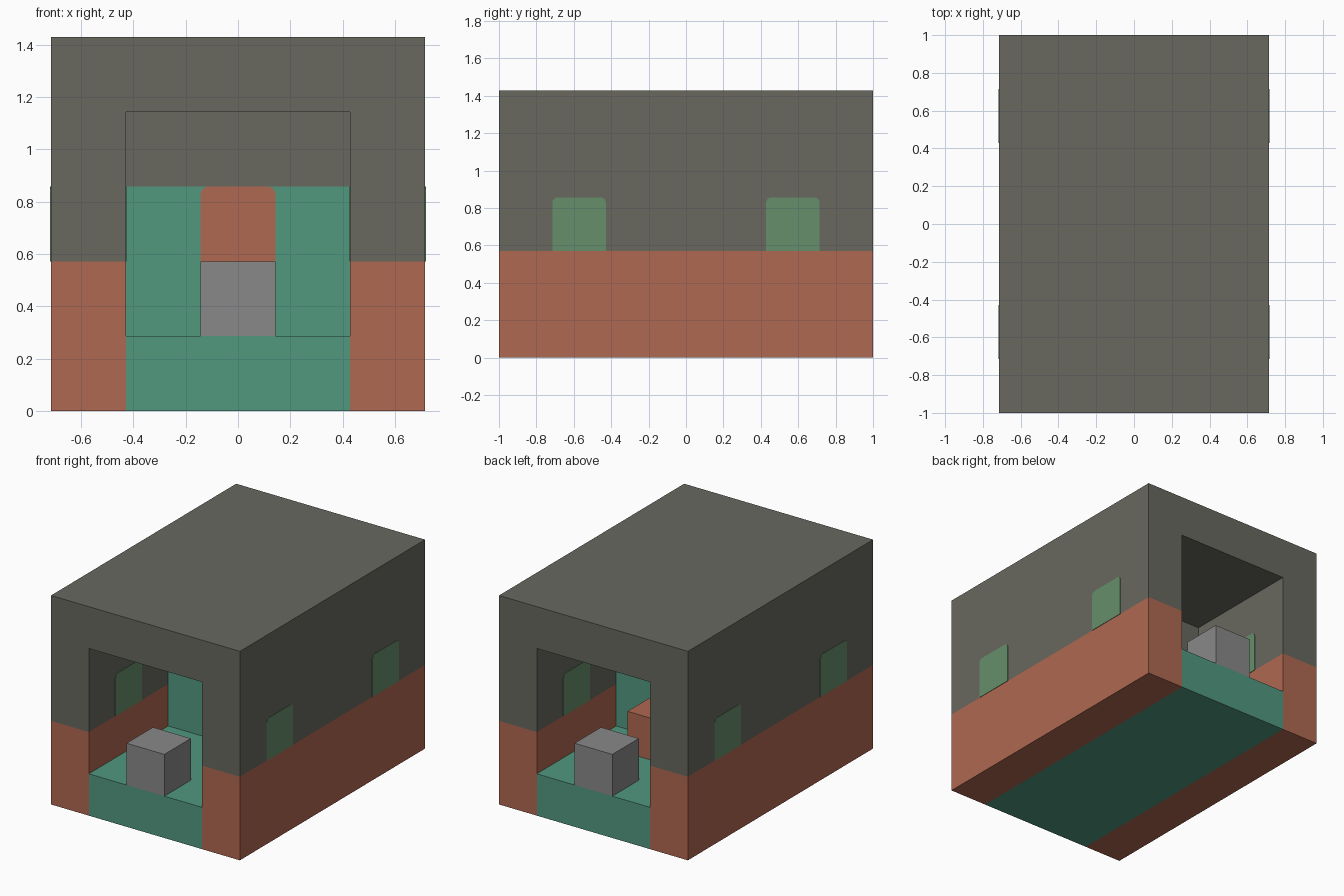
import bpy
import bmesh
from mathutils import Vector

cube = bpy.data.objects.get("Cube")
if cube:
    bpy.data.objects.remove(cube, do_unlink=True)

U = 2 / 7          # building module
H = U / 2
T = 0.003          # painted panel thickness


def material(name, rgb):
    lin = [((c / 255 + 0.055) / 1.055) ** 2.4 for c in rgb] + [1]
    m = bpy.data.materials.new(name)
    m.use_nodes = True
    m.diffuse_color = lin
    bsdf = m.node_tree.nodes["Principled BSDF"]
    bsdf.inputs["Base Color"].default_value = lin
    bsdf.inputs["Roughness"].default_value = 0.9
    return m


STONE = material("dark_stone", (104, 104, 96))
BRICK = material("brick_orange", (175, 104, 81))
TEAL = material("teal", (81, 152, 127))
GREEN = material("window_green", (103, 143, 107))
GREY = material("counter_grey", (137, 137, 137))


def prism(name, outline, depth, mat):
    """Extrude a closed 3D outline along the depth vector."""
    bm = bmesh.new()
    face = bm.faces.new([bm.verts.new(p) for p in outline])
    ext = bmesh.ops.extrude_face_region(bm, geom=[face])
    moved = [v for v in ext["geom"] if isinstance(v, bmesh.types.BMVert)]
    bmesh.ops.translate(bm, verts=moved, vec=Vector(depth))
    bmesh.ops.recalc_face_normals(bm, faces=bm.faces)
    mesh = bpy.data.meshes.new(name)
    bm.to_mesh(mesh)
    bm.free()
    mesh.materials.append(mat)
    obj = bpy.data.objects.new(name, mesh)
    bpy.context.collection.objects.link(obj)
    return obj


def box(name, x, y, z, mat):
    base = [(x[0], y[0], z[0]), (x[1], y[0], z[0]),
            (x[1], y[1], z[0]), (x[0], y[1], z[0])]
    return prism(name, base, (0, 0, z[1] - z[0]), mat)


def arch(center, z0, z1):
    """Upright panel outline with softened top corners."""
    a, b, r = center - H, center + H, 0.025
    return [(a, z0), (b, z0), (b, z1 - r), (b - r * 0.3, z1 - r * 0.3),
            (b - r, z1), (a + r, z1), (a + r * 0.3, z1 - r * 0.3), (a, z1 - r)]


# Upper shell: roof and upper side walls in one profile
IN, OUT = 1.5 * U, 2.5 * U
shell = [(-OUT, 2 * U), (-IN, 2 * U), (-IN, 4 * U), (IN, 4 * U),
         (IN, 2 * U), (OUT, 2 * U), (OUT, 5 * U), (-OUT, 5 * U)]
prism("upper_shell", [(x, -1, z) for x, z in shell], (0, 2, 0), STONE)

# Floor and dividing wall
box("floor", (-IN, IN), (-1, 1), (0, U), TEAL)
box("divider_lower", (-IN, IN), (-H, H), (U, 3 * U), TEAL)
box("divider_upper", (-IN, IN), (-H, H), (3 * U, 4 * U), STONE)

# Lower side walls, with windows on both of their faces
for side, s in (("left", 1), ("right", -1)):
    box(side + "_lower_wall", sorted((s * IN, s * OUT)), (-1, 1), (0, 2 * U), BRICK)
    for end, y in (("front", -2 * U), ("back", 2 * U)):
        for place, x, d in (("outer", OUT, T), ("inner", IN, -T)):
            prism(f"{side}_{end}_{place}_window",
                  [(s * x, v, z) for v, z in arch(y, 2 * U, 3 * U)],
                  (s * d, 0, 0), GREEN)

# Counter at each opening and door panel on each face of the divider
for end, s in (("front", -1), ("back", 1)):
    box(end + "_counter", (-H, H), sorted((s, s * (1 - U))), (U, 2 * U), GREY)
    prism(end + "_door_panel", [(x, s * H, z) for x, z in arch(0, U, 3 * U)],
          (0, s * T, 0), BRICK)

# Seat against the divider in the back room
box("back_seat", (-H, H), (H, 3 * H), (U, 2 * U), BRICK)
